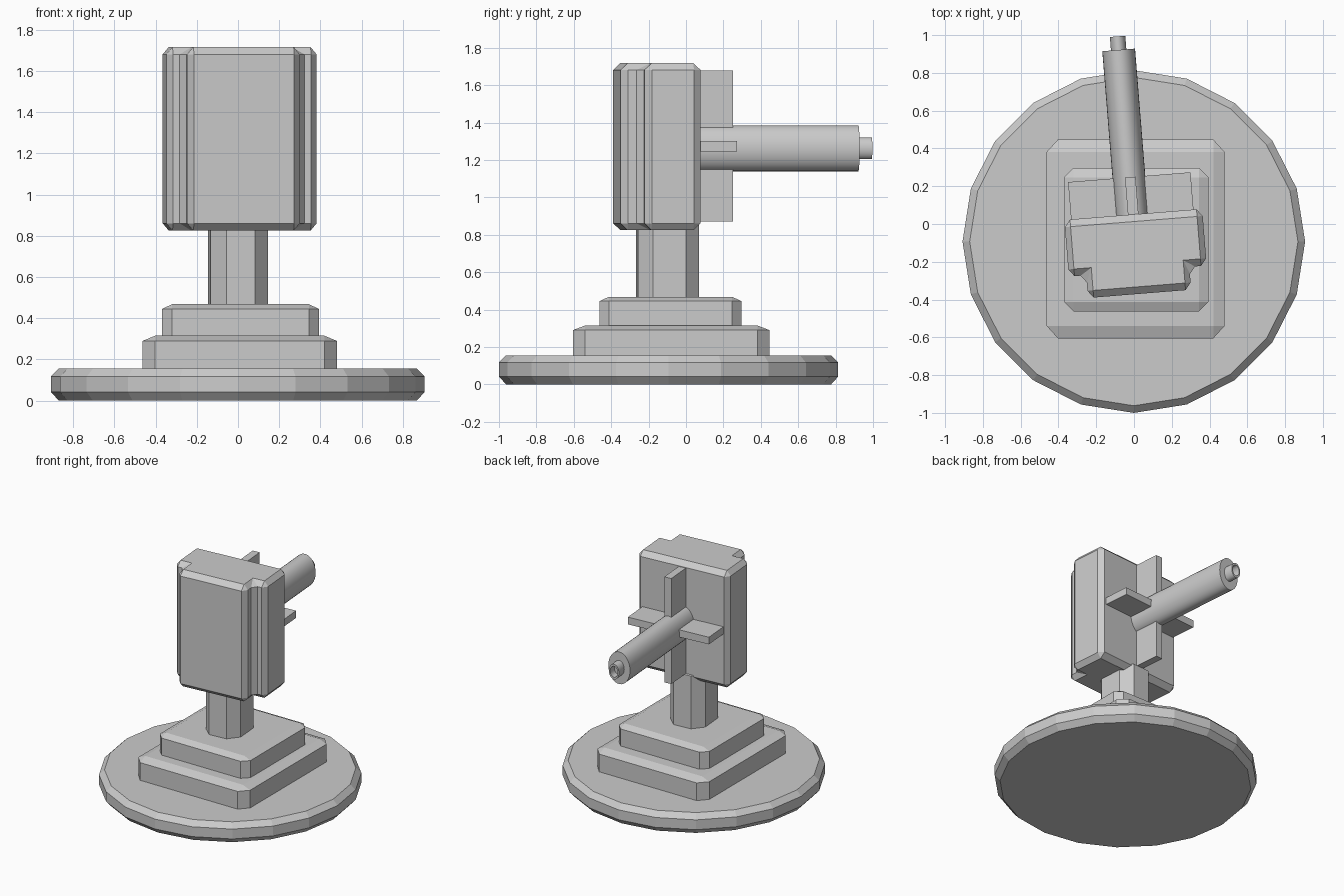
import bpy, bmesh
from math import sin, cos, pi, radians
from mathutils import Matrix, Vector

if "Cube" in bpy.data.objects:
    bpy.data.objects.remove(bpy.data.objects["Cube"])

TURN = Matrix.Rotation(radians(4.6), 4, 'Z')   # upper assembly is slightly turned


def finish(name, bm, turned=False, smooth=False):
    if turned:
        bm.transform(TURN)
    bmesh.ops.recalc_face_normals(bm, faces=bm.faces)
    me = bpy.data.meshes.new(name)
    bm.to_mesh(me)
    bm.free()
    ob = bpy.data.objects.new(name, me)
    bpy.context.collection.objects.link(ob)
    if smooth:
        bpy.ops.object.select_all(action='DESELECT')
        ob.select_set(True)
        bpy.context.view_layer.objects.active = ob
        bpy.ops.object.shade_smooth_by_angle(angle=radians(35))
    return ob


def prism(name, outline, z0, z1, bevel=None, turned=False):
    """Extrude an xy outline; bevel = chamfer size along x, y and z."""
    b = Vector(bevel or (1, 1, 1))
    bm = bmesh.new()
    low = [bm.verts.new((x / b.x, y / b.y, z0 / b.z)) for x, y in outline]
    face = bm.faces.new(low)
    top = bmesh.ops.extrude_face_region(bm, geom=[face])['geom']
    verts = [v for v in top if isinstance(v, bmesh.types.BMVert)]
    bmesh.ops.translate(bm, verts=verts, vec=(0, 0, (z1 - z0) / b.z))
    bmesh.ops.recalc_face_normals(bm, faces=bm.faces)
    if bevel:
        bmesh.ops.bevel(bm, geom=bm.edges[:], offset=1, offset_type='OFFSET',
                        segments=1, affect='EDGES', profile=0.5)
    bmesh.ops.scale(bm, verts=bm.verts, vec=b)
    return finish(name, bm, turned)


def rect(x0, x1, y0, y1):
    return [(x0, y0), (x1, y0), (x1, y1), (x0, y1)]


def lathe(name, rings, sides, place, turned=False, smooth=False):
    """Closed solid from (radius, height) rings, placed by a matrix."""
    bm = bmesh.new()
    loops = [[bm.verts.new((r * cos(2 * pi * i / sides), r * sin(2 * pi * i / sides), h))
              for i in range(sides)] for r, h in rings]
    for a, c in zip(loops, loops[1:]):
        for i in range(sides):
            j = (i + 1) % sides
            bm.faces.new((a[i], a[j], c[j], c[i]))
    bm.faces.new(loops[0][::-1])
    bm.faces.new(loops[-1])
    bm.transform(place)
    return finish(name, bm, turned, smooth)


# round foot and stepped plinth
lathe("base_disc", [(0.869, 0), (0.907, 0.042), (0.907, 0.117), (0.869, 0.155)], 20,
      Matrix.Translation((-0.001, -0.093, 0)))
prism("lower_step", rect(-0.463, 0.48, -0.605, 0.447), 0.1, 0.315, (0.06, 0.066, 0.025))
prism("upper_step", rect(-0.37, 0.394, -0.463, 0.297), 0.25, 0.468, (0.05, 0.05, 0.023))

# post
prism("post", rect(-0.148, 0.132, -0.263, 0.064), 0.42, 0.89, (0.07, 0.075, 0.02), True)

# head with T-shaped plan
right = [(0.274, -0.371), (0.274, -0.25), (0.366, -0.25), (0.366, 0.051)]
plan = right + [(-x, y) for x, y in reversed(right)]
prism("head", plan, 0.825, 1.717, (0.03, 0.038, 0.036), True)

# crossed fins behind the head
prism("horizontal_fin", rect(-0.33, 0.32, 0.02, 0.249), 1.246, 1.301, None, True)
prism("vertical_fin", rect(-0.028, 0.028, 0.02, 0.249), 0.872, 1.677, None, True)

# oval barrel and hollow tip, running along +y
barrel_place = (Matrix.Translation((-0.007, 0, 1.262))
                @ Matrix.Diagonal((0.087, 1, 0.123, 1))
                @ Matrix.Rotation(radians(-90), 4, 'X'))
lathe("barrel", [(1, 0.03), (1, 0.925)], 32, barrel_place, True, True)
lathe("barrel_tip", [(0.47, 0.90), (0.47, 0.997), (0.34, 0.997), (0.34, 0.94)], 32,
      barrel_place, True, True)
